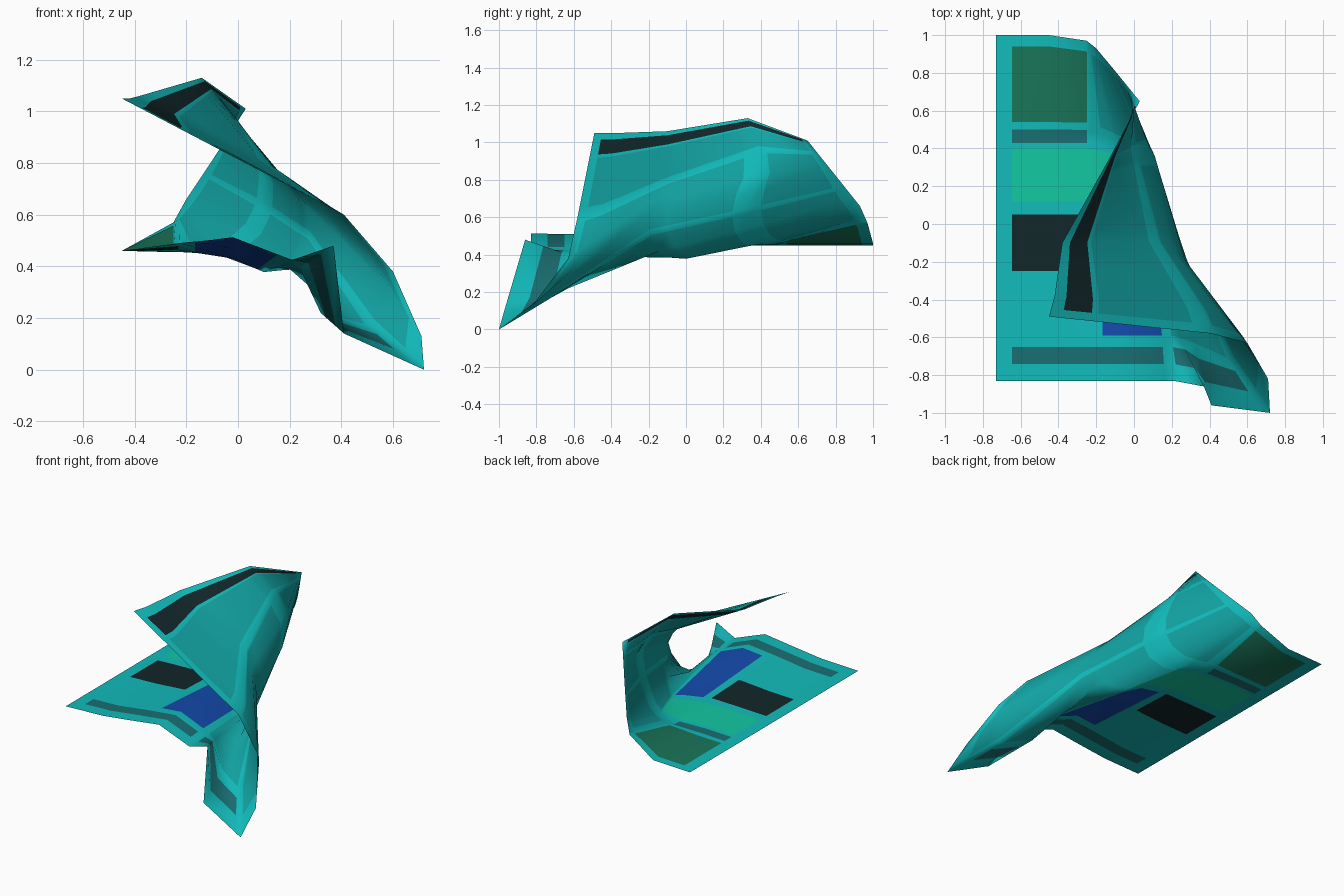
import bpy, bmesh
from mathutils import Vector

if "Cube" in bpy.data.objects:
    bpy.data.objects.remove(bpy.data.objects["Cube"])


def resample(points, n):
    """Spread n points evenly along a short profile."""
    out = []
    for i in range(n):
        t = i * (len(points) - 1) / (n - 1)
        k = min(int(t), len(points) - 2)
        out.append(Vector(points[k]).lerp(Vector(points[k + 1]), t - k))
    return out


def section(y, *curl):
    """One cross-section: flat part on the left, then the curled-over part."""
    return y, [Vector((-.73, y, .45)), Vector((-.45, y, .46))] + resample(curl, 10)


# Cross-sections from the front hem to the back hem
SECTIONS = [
    section(-.83, (-.23, -.83, .486), (-.02, -.83, .513), (.21, -.83, .425),
            (.37, -.86, .48), (.41, -.96, .14), (.72, -1, 0), (.71, -.82, .13),
            (.6, -.63, .38), (.41, -.58, .6), (-.45, -.49, 1.05)),
    section(-.59, (-.23, -.59, .49), (-.02, -.59, .51), (.19, -.59, .425),
            (.24, -.6, .39), (.32, -.63, .22), (.52, -.72, .17), (.58, -.6, .32),
            (.49, -.5, .48), (.36, -.45, .63), (-.42, -.38, 1.05)),
    section(.05, (-.23, .05, .465), (-.02, .05, .43), (.1, 0, .378),
            (.17, -.08, .385), (.23, -.14, .42), (.28, -.19, .52), (.27, -.19, .63),
            (.21, -.15, .71), (.13, -.09, .79), (-.38, -.1, 1.06)),
    section(.47, (-.25, .47, .455), (-.13, .43, .455), (-.02, .38, .475),
            (.1, .32, .58), (.11, .36, .74), (.07, .42, .88), (-.14, .33, 1.13)),
    section(1, (-.25, .97, .57), (-.2, .93, .66), (-.1, .81, .81), (.03, .65, 1.01)),
]

COLOURS = {
    "trim_teal": (.006, .5, .5),
    "panel_teal": (.006, .36, .36),
    "bright_green": (.006, .58, .36),
    "dark_green": (.01, .18, .1),
    "band_teal": (.01, .16, .17),
    "blue": (.007, .07, .42),
    "black": (.006, .02, .022),
}

# Coloured patches: colour, column range, row range
PATCHES = [
    ("band_teal", .3, 3.8, -.74, -.65),
    ("band_teal", 4.15, 6.85, -.74, -.65),
    ("blue", 2.3, 3.8, -.59, .05),
    ("black", .3, 2, -.25, .05),
    ("bright_green", .3, 4, .12, .4),
    ("band_teal", .3, 2, .43, .5),
    ("dark_green", .3, 2, .54, .94),
    ("panel_teal", 4.15, 6.85, -.59, .4),
    ("panel_teal", 3, 6.85, .54, .94),
    ("panel_teal", 7.15, 9.85, -.74, .4),
    ("panel_teal", 7.15, 9.85, .54, .94),
    ("panel_teal", 10.1, 10.7, -.74, .94),
    ("black", 10.74, 10.92, -.74, .94),
]


def along(row, s):
    k = min(int(s), len(row) - 2)
    return row[k].lerp(row[k + 1], s - k)


def surface(s, y):
    for (y0, a), (y1, b) in zip(SECTIONS, SECTIONS[1:]):
        if y <= y1:
            return along(a, s).lerp(along(b, s), (y - y0) / (y1 - y0))


# Grid lines pass through every section and every patch border
cols = sorted(set(range(12)) | {s for p in PATCHES for s in p[1:3]})
rows = sorted({y for y, _ in SECTIONS} | {y for p in PATCHES for y in p[3:5]})

# Draped patchwork cloth
mesh = bpy.data.meshes.new("draped_cloth")
names = list(COLOURS)
for name, rgb in COLOURS.items():
    mat = bpy.data.materials.new(name)
    mat.diffuse_color = (*rgb, 1)
    mat.use_nodes = True
    mat.node_tree.nodes["Principled BSDF"].inputs["Base Color"].default_value = mat.diffuse_color
    mesh.materials.append(mat)

bm = bmesh.new()
grid = [[bm.verts.new(surface(s, y)) for s in cols] for y in rows]
for j in range(len(rows) - 1):
    for i in range(len(cols) - 1):
        face = bm.faces.new((grid[j][i], grid[j][i + 1], grid[j + 1][i + 1], grid[j + 1][i]))
        face.smooth = True
        s, y = (cols[i] + cols[i + 1]) / 2, (rows[j] + rows[j + 1]) / 2
        for name, s0, s1, y0, y1 in PATCHES:
            if s0 < s < s1 and y0 < y < y1:
                face.material_index = names.index(name)
bm.to_mesh(mesh)
bm.free()
cloth = bpy.data.objects.new("draped_cloth", mesh)
bpy.context.collection.objects.link(cloth)
